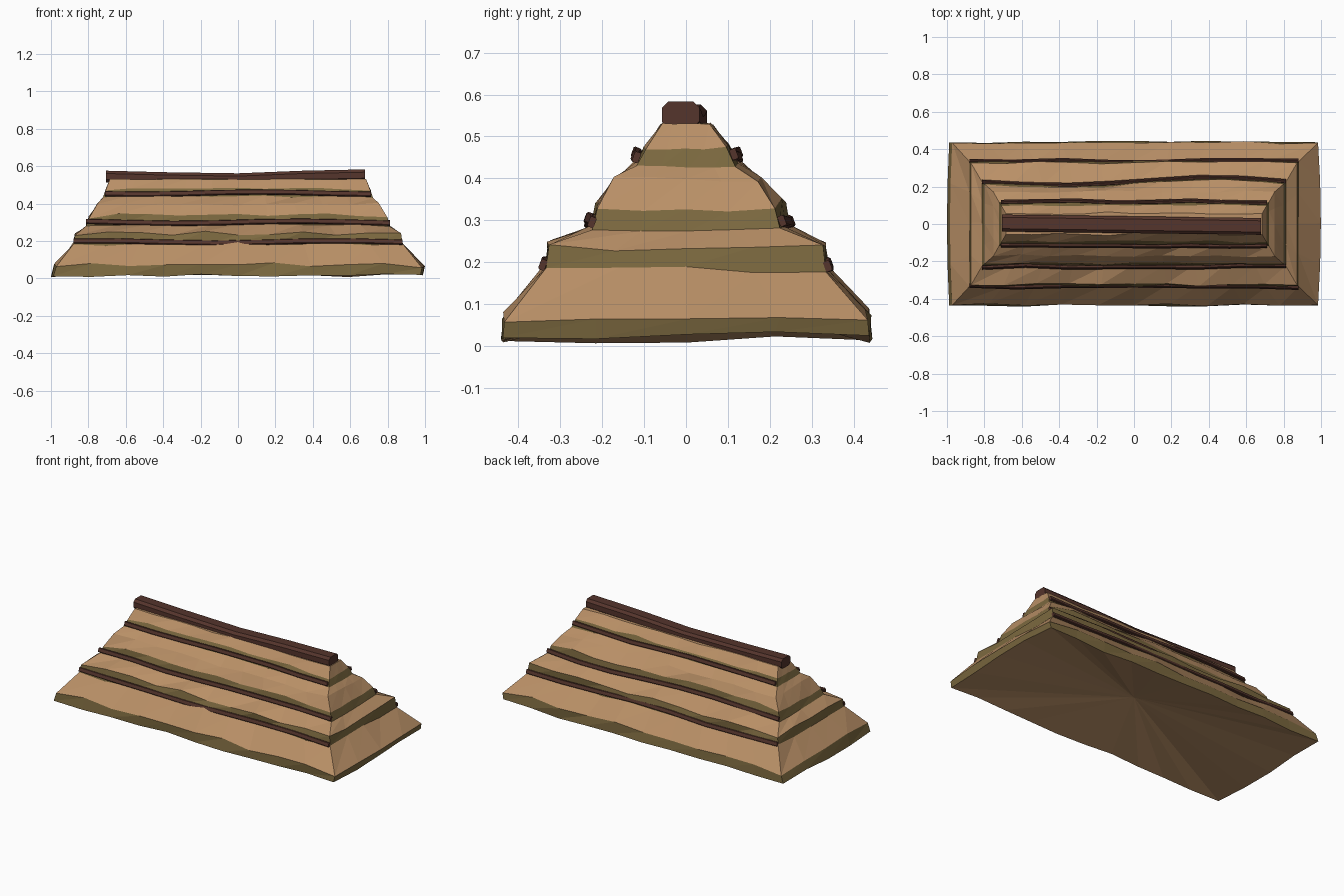
import bpy, bmesh, random
from math import sin, cos
from mathutils import Vector

if "Cube" in bpy.data.objects:
    bpy.data.objects.remove(bpy.data.objects["Cube"])

random.seed(4)


def material(name, rgb):
    m = bpy.data.materials.new(name)
    m.diffuse_color = (*rgb, 1)
    m.use_nodes = True
    m.node_tree.nodes["Principled BSDF"].inputs["Base Color"].default_value = m.diffuse_color
    return m


STRAW = material("straw", (0.49, 0.28, 0.135))
EDGE = material("cut_straw_edge", (0.20, 0.14, 0.05))
WOOD = material("dark_wood", (0.09, 0.035, 0.025))


def finish(bm, name, mats):
    bmesh.ops.recalc_face_normals(bm, faces=bm.faces)
    me = bpy.data.meshes.new(name)
    bm.to_mesh(me)
    bm.free()
    for m in mats:
        me.materials.append(m)
    ob = bpy.data.objects.new(name, me)
    bpy.context.collection.objects.link(ob)
    return ob


def ring_points(hx, hy, nx=10, ny=4):
    c = [(-hx, -hy), (hx, -hy), (hx, hy), (-hx, hy)]
    pts = []
    for k, n in enumerate((nx, ny, nx, ny)):
        a, b = Vector(c[k]), Vector(c[(k + 1) % 4])
        pts += [a.lerp(b, i / n) for i in range(n)]
    return pts


def back_sway(x):
    """Sideways wander of the middle tier's back edge."""
    return 0.02 * sin(4 * x)


# Thatch: stacked wavy rings
# (half x, half y, z, waviness, extra height on long sides, edge band above?)
ROWS = [
    (0.982, 0.437, 0.014, 0.009, 0.002, True),
    (0.972, 0.434, 0.070, 0.012, 0.006, False),
    (0.880, 0.334, 0.184, 0.009, 0.000, True),
    (0.872, 0.327, 0.233, 0.010, 0.008, False),
    (0.812, 0.224, 0.278, 0.006, 0.010, True),
    (0.798, 0.212, 0.322, 0.010, 0.022, False),
    (0.752, 0.172, 0.397, 0.006, 0.000, False),
    (0.722, 0.118, 0.434, 0.007, 0.006, True),
    (0.708, 0.096, 0.470, 0.007, 0.010, False),
    (0.685, 0.056, 0.530, 0.003, 0.000, False),
]
bm = bmesh.new()
rings = []
for r, (hx, hy, z, w, lift, _) in enumerate(ROWS):
    ring = []
    for p in ring_points(hx, hy):
        end = abs(abs(p.x) - hx) < 1e-4
        corner = end and abs(abs(p.y) - hy) < 1e-4
        x, y = p.x, p.y
        dz = 0.6 * w * (sin(13 * x + 7 * y + 2 * r) + random.uniform(-1, 1))
        if not corner:
            y += random.uniform(-0.006, 0.009)
        if r in (4, 5) and y > 0.9 * hy and not end:
            y += back_sway(x)
        if r < 2 and end:  # eaves: ends bow out; left foot kicks out, right end is raised
            x += (0.015 if x > 0 else -0.012) * (1 - (p.y / hy) ** 2)
            if x > 0:
                x, dz = (x - 0.006, dz + 0.01) if r == 0 else (x + 0.012, dz - 0.005)
            elif r == 0:
                x -= 0.006
        ring.append(bm.verts.new((x, y, max(0.002, z + dz + (0 if end else lift)))))
    rings.append(ring)
for r, (lo, hi) in enumerate(zip(rings, rings[1:])):
    for i in range(len(lo)):
        j = (i + 1) % len(lo)
        for tri in ((lo[i], lo[j], hi[j]), (lo[i], hi[j], hi[i])):
            bm.faces.new(tri).material_index = int(ROWS[r][5])
# hollow underside fan and top cap
centre = bm.verts.new((0, 0, 0.125))
for i, v in enumerate(rings[0]):
    bm.faces.new((centre, v, rings[0][(i + 1) % len(rings[0])]))
bm.faces.new(rings[-1])
finish(bm, "thatch", (STRAW, EDGE))


def pole(name, path, hy, hz, bevel, tilt=0.0):
    """Sweep a bevelled rectangle, tilted about x, along a path running in x."""
    b = bevel
    sec = [(-hy + b, -hz), (hy - b, -hz), (hy, -hz + b), (hy, hz - b),
           (hy - b, hz), (-hy + b, hz), (-hy, hz - b), (-hy, -hz + b)]
    c, s = cos(tilt), sin(tilt)
    bm = bmesh.new()
    loops = [[bm.verts.new((x, y + u * c - v * s, z + u * s + v * c)) for u, v in sec]
             for x, y, z in path]
    for a, d in zip(loops, loops[1:]):
        for i in range(8):
            j = (i + 1) % 8
            bm.faces.new((a[i], a[j], d[j], d[i]))
    bm.faces.new(loops[0])
    bm.faces.new(loops[-1])
    return finish(bm, name, (WOOD,))


# Ridge beam, sagging in the middle
pole("ridge_beam", [(x, -0.004 - 0.013 * x, z) for x, z in
     ((-0.705, 0.545), (-0.4, 0.537), (0, 0.531), (0.35, 0.545), (0.68, 0.552))],
     0.045, 0.031, 0.015)

# Battens along both long sides of each tier
for tier, (hx, y, z) in enumerate(((0.88, 0.336, 0.195), (0.812, 0.228, 0.300), (0.712, 0.120, 0.456))):
    for side, s in (("front", -1), ("back", 1)):
        path = []
        for i in range(8):
            x = -hx + 2 * hx * i / 7
            sway = back_sway(x) if (tier, s) == (1, 1) else 0
            path.append((x, s * (y + random.uniform(-0.006, 0.006)) + sway,
                         z + 0.006 * sin(5 * x + tier + s)))
        pole(f"{side}_batten_{tier + 1}", path, 0.008, 0.013, 0.003, s * 0.35)
